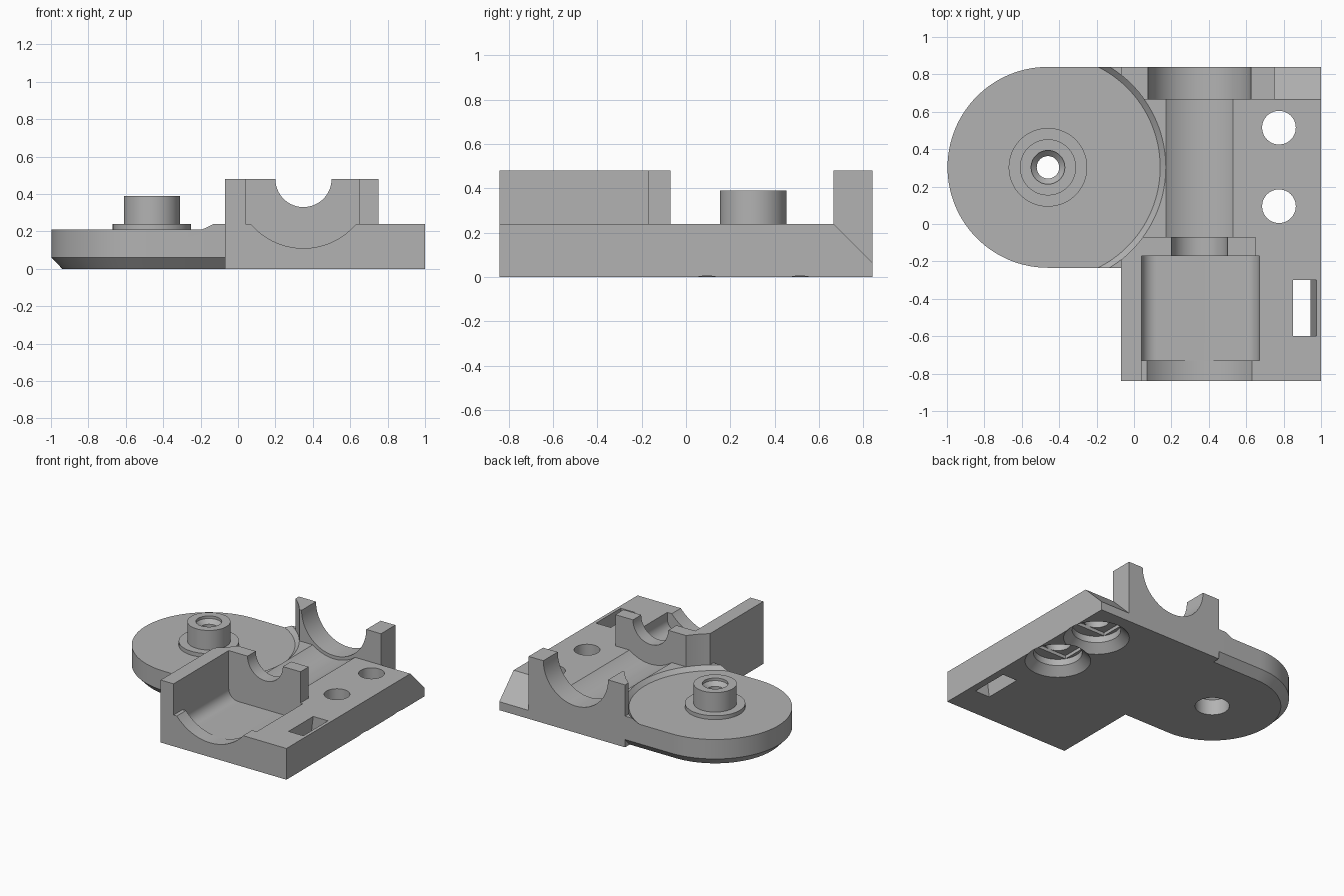
import bpy, bmesh
from math import sin, cos, pi
from mathutils import Vector

cube = bpy.data.objects.get("Cube")
if cube:
    bpy.data.objects.remove(cube, do_unlink=True)

grey = bpy.data.materials.new("plain_grey")
grey.use_nodes = True
COLOUR = (0.45, 0.45, 0.45, 1)
grey.diffuse_color = COLOUR
grey.node_tree.nodes["Principled BSDF"].inputs["Base Color"].default_value = COLOUR


def make(name, bm):
    bmesh.ops.recalc_face_normals(bm, faces=bm.faces)
    mesh = bpy.data.meshes.new(name)
    bm.to_mesh(mesh)
    bm.free()
    mesh.materials.append(grey)
    ob = bpy.data.objects.new(name, mesh)
    bpy.context.collection.objects.link(ob)
    return ob


def loft(name, rings):
    """Closed solid through rings with equal point counts."""
    bm = bmesh.new()
    rows = [[bm.verts.new(p) for p in ring] for ring in rings]
    n = len(rows[0])
    for a, b in zip(rows, rows[1:]):
        for i in range(n):
            j = (i + 1) % n
            bm.faces.new((a[i], a[j], b[j], b[i]))
    bm.faces.new(rows[0])
    bm.faces.new(rows[-1])
    return make(name, bm)


def box(name, x0, x1, y0, y1, z0, z1):
    ring = [(x0, y0), (x1, y0), (x1, y1), (x0, y1)]
    return loft(name, [[(x, y, z) for x, y in ring] for z in (z0, z1)])


def turned(name, x, y, profile, n=96):
    """Vertical turned solid, profile = (radius, z) pairs."""
    return loft(name, [[(x + r * cos(2 * pi * i / n), y + r * sin(2 * pi * i / n), z)
                        for i in range(n)] for r, z in profile])


def along_y(name, points, y0, y1):
    return loft(name, [[(x, y, z) for x, z in points] for y in (y0, y1)])


def half_round(r, left=-9, n=64):
    """Lower half circle about the shaft axis, open upward."""
    arc = [(max(left, AX + r * cos(pi + pi * i / n)), AZ + r * sin(pi + pi * i / n))
           for i in range(n + 1)]
    return [(arc[0][0], AZ + .2)] + arc + [(arc[-1][0], AZ + .2)]


def combine(target, tool, op):
    mod = target.modifiers.new(op, 'BOOLEAN')
    mod.operation, mod.solver, mod.object = op, 'EXACT', tool
    bpy.context.view_layer.objects.active = target
    bpy.ops.object.modifier_apply(modifier=mod.name)
    bpy.data.objects.remove(tool, do_unlink=True)


AX, AZ = .35, .48           # shaft axis
HX, HY = -.46, .303         # hub centre
TOP, FLOOR = .24, .21       # plate top and disc top

# Plate with round-ended wing, chamfered below
body = box("bracket_body", -.07, 1, -.84, .84, 0, TOP)


def wing_ring(r, z):
    arc = [(HX - r * sin(pi * i / 64), HY + r * cos(pi * i / 64), z) for i in range(65)]
    return arc + [(.1, HY - r, z), (.1, HY + r, z)]


wing = loft("wing", [wing_ring(.48, 0), wing_ring(.537, .06), wing_ring(.537, TOP)])
combine(body, wing, 'UNION')

# Upright walls: front side wall, cross wall, rear wall
for args in (("side_wall", -.07, .04, -.84, -.07, .02, AZ),
             ("cross_wall", .0, .65, -.17, -.07, .02, AZ),
             ("rear_wall", -.07, .75, .665, .84, .02, AZ)):
    combine(body, box(*args), 'UNION')

# Motor pocket with rounded floor edges
pocket_r = .08
corner = [(1 - cos(pi / 2 * i / 12), 1 - sin(pi / 2 * i / 12)) for i in range(13)]
pocket = ([(.04, .7)] + [(.04 + pocket_r * u, .11 + pocket_r * v) for u, v in corner]
          + [(.67 - pocket_r * u, .11 + pocket_r * v) for u, v in reversed(corner)] + [(.67, .7)])

# Cuts: clearance round the disc, pocket, half-round seats, sloped rear corner
cutters = [
    turned("clearance", HX, HY, [(.6, FLOOR), (.63, TOP), (.63, .7)], 128),
    along_y("pocket", pocket, -.73, -.17),
    along_y("front_seat", half_round(.37, left=.04), -.9, -.72),
    along_y("shaft_notch", half_round(.15), -.2, -.06),
    along_y("trough", half_round(.3), -.07, .665),
    along_y("rear_seat", half_round(.275), .6, .9),
    loft("corner_slope", [[(x, .665, TOP), (x, .665, .5), (x, .9, .5), (x, .9, .005)]
                          for x in (.75, 1.1)]),
    # Slanted strap slot
    along_y("strap_slot", [(.815, -.03), (.94, -.03), (.979, .27), (.854, .27)], -.6, -.3),
]
# Screw holes, countersunk below with a cross slot above the recess
for y in (.095, .515):
    cutters += [
        turned("screw_hole", .775, y, [(.09, .05), (.09, .3)], 48),
        turned("screw_recess", .775, y, [(.25, -.02), (.17, .06), (.17, .11)], 64),
        box("screw_slot", .63, .92, y - .09, y + .09, .1, .135),
    ]
for c in cutters:
    combine(body, c, 'DIFFERENCE')

# Hub with flange, bored through
hub = turned("hub", HX, HY, [(.21, .15), (.21, TOP), (.15, TOP), (.15, .39)])
combine(body, hub, 'UNION')
bore = turned("bore", HX, HY, [(.12, -.05), (.12, .12), (.06, .18), (.06, .34),
                               (.09, .37), (.09, .45)], 64)
combine(body, bore, 'DIFFERENCE')

# Smooth round surfaces, sharp edges kept
bpy.ops.object.select_all(action='DESELECT')
body.select_set(True)
bpy.context.view_layer.objects.active = body
bpy.ops.object.shade_smooth_by_angle(angle=pi / 7)
